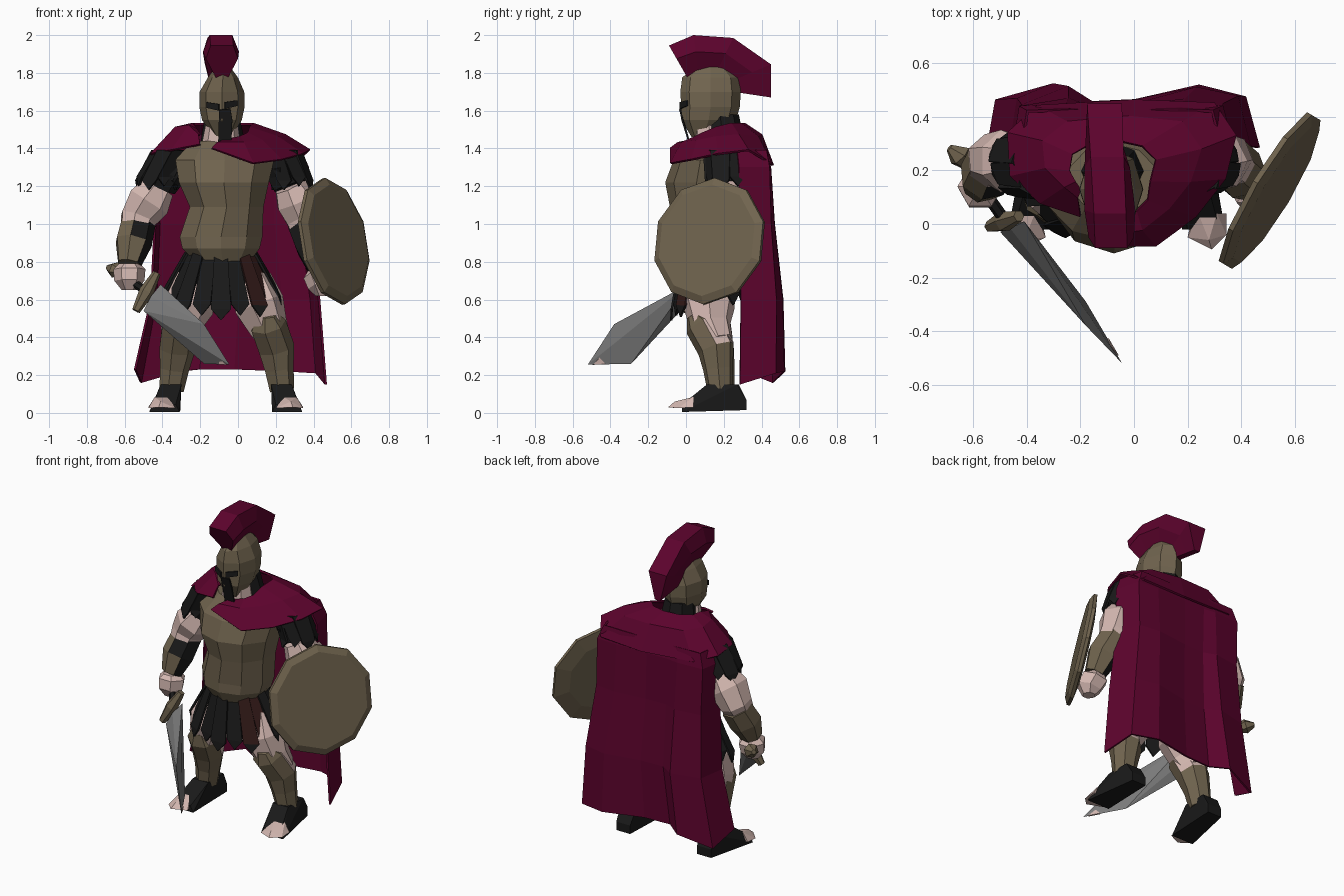
import bpy, bmesh, math
from mathutils import Vector

if "Cube" in bpy.data.objects:
    bpy.data.objects.remove(bpy.data.objects["Cube"])


def material(name, rgb):
    m = bpy.data.materials.new(name)
    m.use_nodes = True
    m.diffuse_color = (*rgb, 1)
    b = next(n for n in m.node_tree.nodes if n.type == 'BSDF_PRINCIPLED')
    b.inputs["Base Color"].default_value = (*rgb, 1)
    b.inputs["Roughness"].default_value = 0.8
    return m


CRIMSON = material("crimson cloth", (0.108, 0.001, 0.026))
BRONZE = material("dull bronze", (0.163, 0.127, 0.077))
BLACK = material("black leather", (0.010, 0.010, 0.010))
SKIN = material("pale skin", (0.66, 0.48, 0.44))
STEEL = material("grey steel", (0.20, 0.20, 0.20))
BROWN = material("dark red leather", (0.032, 0.010, 0.009))


def finish(name, bm, mats, paint=None, thick=0):
    """Turn a bmesh into a flat shaded object, optionally painted by a rule."""
    bmesh.ops.recalc_face_normals(bm, faces=bm.faces)
    bm.normal_update()
    if paint:
        for f in bm.faces:
            f.material_index = paint(f)
    me = bpy.data.meshes.new(name)
    bm.to_mesh(me)
    bm.free()
    ob = bpy.data.objects.new(name, me)
    bpy.context.collection.objects.link(ob)
    for m in mats:
        me.materials.append(m)
    if thick:
        mod = ob.modifiers.new("thickness", 'SOLIDIFY')
        mod.thickness = thick
        mod.offset = 0
    return ob


def skin(name, rings, mats, closed=True, paint=None, thick=0):
    """Bridge point rings; closed rings get end caps."""
    bm = bmesh.new()
    vs = [[bm.verts.new(p) for p in r] for r in rings]
    n = len(vs[0])
    for a, b in zip(vs, vs[1:]):
        for i in range(n if closed else n - 1):
            j = (i + 1) % n
            bm.faces.new((a[i], a[j], b[j], b[i]))
    if closed:
        bm.faces.new(vs[0])
        bm.faces.new(vs[-1])
    return finish(name, bm, mats, paint, thick)


def loft(name, rings, mat, n=8):
    """Stack of level ellipses (cx, cy, z, rx, ry), one corner facing front."""
    ang = [2 * math.pi * i / n - math.pi / 2 for i in range(n)]
    return skin(name, [[(cx + rx * math.cos(a), cy + ry * math.sin(a), z) for a in ang]
                       for cx, cy, z, rx, ry in rings], [mat])


def tube(name, path, mats, n=7, paint=None):
    """Limb along (x, y, z, radius) points."""
    pts = [Vector(p[:3]) for p in path]
    rings = []
    for i, p in enumerate(pts):
        t = (pts[min(i + 1, len(pts) - 1)] - pts[max(i - 1, 0)]).normalized()
        side = t.cross(Vector((0, 1, 0))).normalized()
        up = side.cross(t)
        rings.append([p + path[i][3] * (side * math.cos(k * math.tau / n) + up * math.sin(k * math.tau / n))
                      for k in range(n)])
    return skin(name, rings, mats, paint=paint)


def hull(name, pts, mat):
    bm = bmesh.new()
    for p in pts:
        bm.verts.new(p)
    bmesh.ops.convex_hull(bm, input=bm.verts)
    for v in [v for v in bm.verts if not v.link_faces]:
        bm.verts.remove(v)
    return finish(name, bm, [mat])


def plate(name, pts, mat):
    bm = bmesh.new()
    bm.faces.new([bm.verts.new(p) for p in pts])
    return finish(name, bm, [mat], thick=.009)


def fringe(name, top, bottom, count, drop, mats, paint=None, lift=0.0):
    """Ring of pointed strips between two ellipses (cx, cy, z, rx, ry), raised by lift away from the front."""
    bm = bmesh.new()

    def at(e, a, grow=1.0, dz=0.0):
        return bm.verts.new((e[0] + e[3] * grow * math.cos(a), e[1] + e[4] * grow * math.sin(a), e[2] + dz))
    step = math.tau / count
    for i in range(count):
        a0, a1 = (i - 0.04) * step, (i + 1.04) * step
        g, dz = (1.04, 0.0) if i % 2 else (0.97, 0.02)
        dz += lift * (1 - max(0, -math.sin((a0 + a1) / 2)))
        b0, b1 = at(bottom, a0 + step * .06, g, dz), at(bottom, a1 - step * .06, g, dz)
        bm.faces.new((at(top, a0, g), at(top, a1, g), b1, b0))
        bm.faces.new((b0, b1, at(bottom, (a0 + a1) / 2, g, dz - drop)))
    return finish(name, bm, mats, paint, 0.012)


# Body armour
loft("breastplate", [(-.08, .11, .79, .14, .14), (-.09, .12, .87, .215, .19), (-.09, .13, .93, .23, .20),
                     (-.06, .13, 1.09, .205, .215), (-.075, .13, 1.22, .25, .24), (-.07, .14, 1.34, .275, .205),
                     (-.08, .17, 1.44, .17, .13)], BRONZE, 10)
loft("hips", [(-.09, .14, .84, .16, .13), (-.09, .14, .72, .21, .16), (-.09, .14, .60, .19, .13)], BLACK)
fringe("skirt_strips", (-.09, .13, .85, .18, .15), (-.09, .14, .55, .31, .21), 18, .06, [BLACK, BROWN],
       lambda f: int(.04 < f.calc_center_median().x < .12 and len(f.verts) == 4
                     and f.calc_center_median().y < .05), lift=.08)

# Neck and helmet
loft("neck", [(-.09, .13, 1.38, .11, .10), (-.085, .12, 1.56, .08, .08)], SKIN)
loft("neck_guard", [(-.08, .2, 1.42, .12, .11), (-.085, .18, 1.58, .09, .10)], BLACK)
loft("helmet", [(-.08, .09, 1.46, .045, .06), (-.085, .12, 1.55, .105, .145), (-.085, .13, 1.62, .12, .155),
                (-.085, .13, 1.70, .118, .16), (-.08, .13, 1.775, .08, .15), (-.08, .13, 1.83, .04, .09)], BRONZE)
plate("face_slot", [(-.105, .018, 1.43), (-.035, .018, 1.43), (-.03, -.02, 1.55), (-.04, -.03, 1.61), (-.10, -.032, 1.605)], BLACK)
for s, side, low in ((1, "left", 1.61), (-1, "right", 1.60)):
    plate(side + "_eye_slit", [(-.085 + s * .015, -.030, low), (-.085 + s * .08, .006, low + .015),
                               (-.085 + s * .08, .006, low + .045), (-.085 + s * .015, -.030, low + .035)], BLACK)

# Crest: stations of x, inner (y, z), outer (y, z), half widths at inner, middle, outer
crest = [(-.085, .01, 1.77, -.09, 1.945, .03, .085, .06), (-.09, .07, 1.78, .04, 2.0, .03, .095, .06),
         (-.10, .15, 1.78, .25, 1.985, .03, .085, .062), (-.11, .20, 1.74, .45, 1.845, .03, .05, .065),
         (-.11, .25, 1.70, .45, 1.67, .02, .02, .02)]
skin("helmet_crest", [[(x - a, yi, zi), (x - b, yi * .4 + yo * .6, zi * .4 + zo * .6), (x - c, yo, zo),
                       (x + c, yo, zo), (x + b, yi * .4 + yo * .6, zi * .4 + zo * .6), (x + a, yi, zi)]
                      for x, yi, zi, yo, zo, a, b, c in crest], [CRIMSON])

# Cape: rows of z, left edge, right edge, side y, back y, fold flattening
cols = [(0, 0, .02), (.03, .75, -.05), (.24, 1, .01), (.34, .68, .02), (.52, .72, .02),
        (.78, .98, .01), (.95, .8, 0), (1, 0, -.06)]
rows = [(1.39, -.42, .33, .27, .425, .9), (1.30, -.45, .37, .28, .445, .8), (1.0, -.44, .37, .28, .465, .5),
        (.60, -.46, .43, .29, .51, .2), (.21, -.545, .465, .285, .52, 0)]
skin("cape", [[(xl + (xr - xl) * u, yf + (yb - yf) * (v + (1 - v) * flat if v else 0), z + (dz if z < .3 else 0))
               for u, v, dz in cols] for z, xl, xr, yf, yb, flat in rows], [CRIMSON], closed=False, thick=.012)

# Shoulder mantle, open at the throat
outer = [(-.20, .03, 1.42), (-.35, .08, 1.39), (-.46, .18, 1.37), (-.47, .34, 1.36), (-.36, .44, 1.33),
         (0, .46, 1.31), (.30, .45, 1.32), (.38, .33, 1.39), (.34, .17, 1.37), (.23, .03, 1.34),
         (.08, -.08, 1.32), (-.14, -.08, 1.40)]
middle = [(-.21, .10, 1.47), (-.26, .14, 1.52), (-.33, .21, 1.51), (-.34, .31, 1.50), (-.25, .38, 1.48),
          (-.02, .40, 1.47), (.18, .38, 1.46), (.25, .28, 1.47), (.21, .16, 1.46), (.13, .06, 1.44),
          (.03, -.02, 1.43), (-.11, -.04, 1.43)]
inner = [(-.20, .13, 1.47), (-.22, .16, 1.50), (-.24, .20, 1.53), (-.23, .26, 1.53), (-.16, .30, 1.53),
         (-.06, .31, 1.53), (.03, .29, 1.53), (.08, .24, 1.53), (.06, .16, 1.51), (.05, .09, 1.48),
         (.01, .05, 1.46), (-.08, .02, 1.44)]
skin("shoulder_mantle", [outer, middle, inner], [CRIMSON], closed=False, thick=.012)

# Arms: shoulder, mid, elbow, forearm, wrist, fist
arms = {
    "right": (-1, (-.34, .23, 1.34), (-.42, .24, 1.20), (-.53, .24, 1.03), (-.555, .18, .90), (-.575, .14, .79), (-.575, .13, .70)),
    "left": (1, (.22, .20, 1.34), (.275, .22, 1.20), (.35, .24, 1.02), (.40, .19, .88), (.43, .15, .76), (.45, .12, .67)),
}
for side, (s, sh, mid, el, fore, wr, fist) in arms.items():
    tube(side + "_shoulder", [(*sh, .10), ((sh[0] + mid[0]) / 2, .23, 1.28, .11), (*mid, .095)], [BLACK])
    tube(side + "_upper_arm", [(*mid, .09), ((mid[0] + el[0]) / 2, .235, 1.12, .12), (*el, .10), (*fore, .07)], [SKIN])
    tube(side + "_vambrace", [(el[0], el[1], el[2] - .02, .095), (*fore, .10), (*wr, .065)], [BRONZE, BLACK],
         paint=lambda f, s=s: int(f.normal.x * s < -.25))
    tube(side + "_hand", [(*wr, .055), (wr[0], wr[1], wr[2] - .03, .085), (*fist, .08),
                          (fist[0], fist[1], fist[2] - .05, .04)], [SKIN], 6)
    fringe(side + "_sleeve_strips", (sh[0] + s * .01, .23, 1.39, .10, .13), (mid[0] + s * .01, .23, 1.23, .105, .12),
           8, .05, [BLACK])

# Legs: hip x, knee x, calf x, ankle x, ankle y, toe x
for side, s, hx, kx, cx, ax, ay, tx in (("right", -1, -.22, -.31, -.325, -.355, .20, -.39),
                                        ("left", 1, .06, .155, .20, .23, .19, .26)):
    tube(side + "_thigh", [(hx, .15, .70, .12), ((hx + kx) / 2, .12, .57, .14), (kx, .13, .46, .11),
                           (cx, .17, .37, .085)], [SKIN])
    # Greave with bare skin behind the knee
    tube(side + "_greave", [(kx, .05, .53, .055), (kx, .09, .47, .10), (cx, .16, .34, .10),
                            ((cx + ax) / 2, ay - .02, .23, .08), (ax, ay - .01, .12, .068)], [BRONZE, SKIN],
         paint=lambda f: int(f.normal.y > .3 and f.calc_center_median().z > .38))
    hull(side + "_shoe", [(ax + dx, ay + dy, .15) for dx in (-.055, .055) for dy in (-.08, .08)] +
         [(ax + dx, .32, z) for dx in (-.05, .05) for z in (.015, .07)] +
         [(tx + dx, -.02, z) for dx, z in ((-.08, .005), (.08, .005), (-.06, .045), (.06, .045))], BLACK)
    # Bare toes, turned outwards
    hull(side + "_toes", [(tx + s * dx, .04, z) for dx, z in ((-.04, .03), (.085, .03), (-.02, .085), (.05, .085))] +
         [(tx + s * dx, y, z) for dx, y, z in ((-.06, -.05, .025), (.085, -.04, .025), (.03, -.095, .03), (.02, -.06, .06))],
         SKIN)

# Sword
edge = [Vector(p) for p in ((-.41, .01, .68), (-.18, -.38, .47), (-.045, -.52, .255), (-.18, -.29, .26), (-.50, -.03, .54))]
nrm = (edge[1] - edge[0]).cross(edge[4] - edge[0]).normalized() * .012
mids = [(edge[0] + edge[4]) / 2, (edge[1] + edge[3]) / 2]
hull("sword_blade", edge + [m + nrm for m in mids] + [m - nrm for m in mids], STEEL)
plate("blade_tip_patch", [edge[2].lerp(edge[3], .12), edge[2].lerp(edge[3], .40), edge[2].lerp(mids[1], .33)], SKIN)
tube("sword_guard", [(-.54, -.01, .54, .022), (-.485, .01, .64, .04), (-.43, .03, .74, .022)], [BRONZE], 6)
tube("sword_grip", [(-.48, .01, .64, .022), (-.65, .25, .755, .022)], [BLACK], 6)
tube("sword_pommel", [(-.63, .225, .745, .025), (-.65, .255, .757, .045), (-.69, .285, .77, .015)], [BRONZE], 6)

# Shield: bevelled ten-sided disc, rings of (radius, height)
normal = Vector((.84, -.50, .18)).normalized()
right = Vector((0, 0, 1)).cross(normal).normalized()
up = normal.cross(right)
centre = Vector((.515, .12, .91))
skin("shield", [[centre + normal * h + r * (right * math.cos((k + .5) * math.tau / 10) + up * math.sin((k + .5) * math.tau / 10))
                 for k in range(10)] for r, h in ((.24, -.035), (.34, -.02), (.34, 0), (.30, .02))], [BRONZE])
